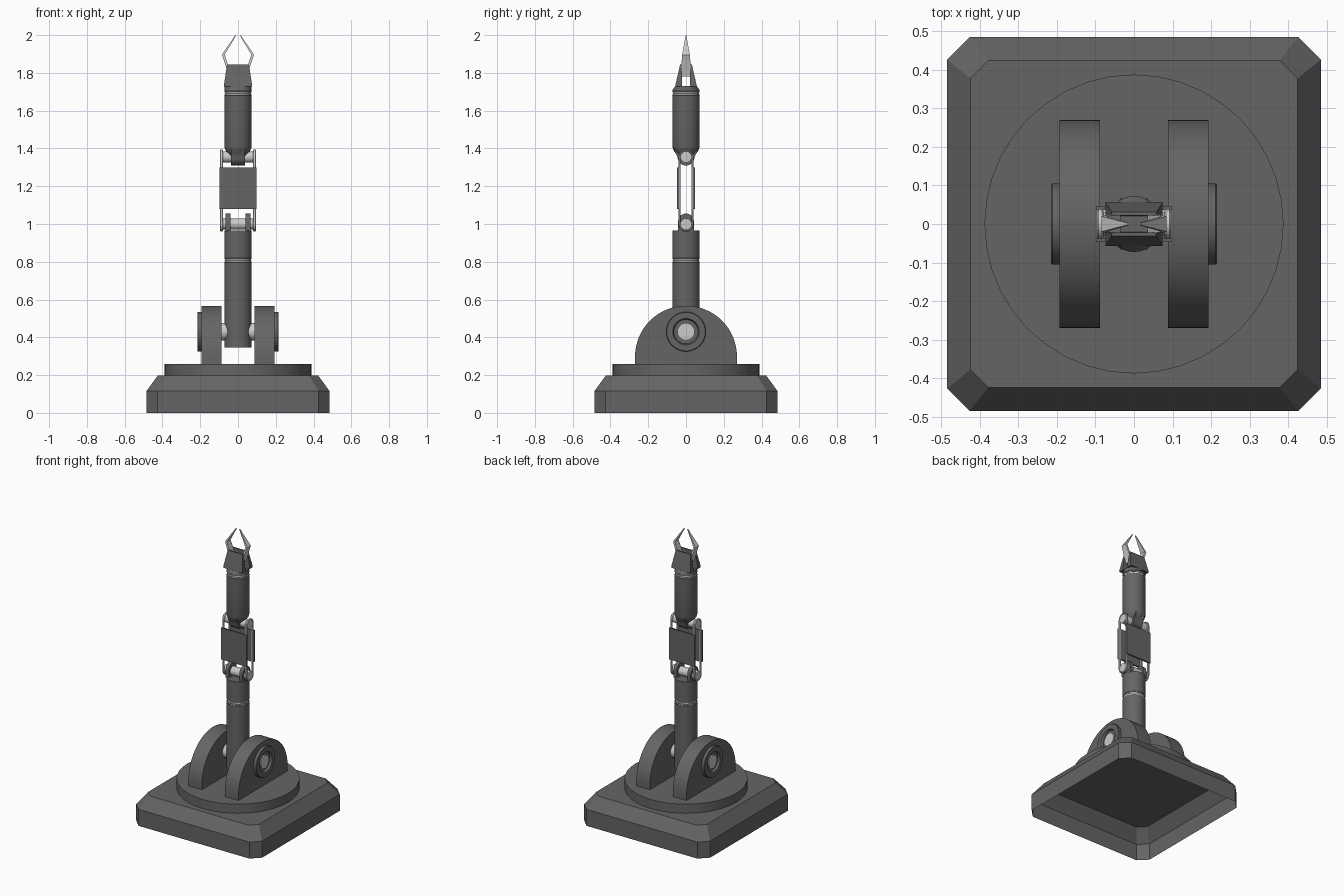
import bpy, bmesh
from math import sin, cos, pi, radians

if "Cube" in bpy.data.objects:
    bpy.data.objects.remove(bpy.data.objects["Cube"])


def material(name, v):
    m = bpy.data.materials.new(name)
    m.diffuse_color = (v, v, v, 1)
    m.use_nodes = True
    m.node_tree.nodes["Principled BSDF"].inputs["Base Color"].default_value = m.diffuse_color
    return m


DARK, LIGHT = material("dark_metal", 0.13), material("light_metal", 0.55)


def finish(name, bm, mat=DARK):
    bmesh.ops.recalc_face_normals(bm, faces=bm.faces)
    me = bpy.data.meshes.new(name)
    bm.to_mesh(me)
    bm.free()
    me.materials.append(mat)
    ob = bpy.data.objects.new(name, me)
    bpy.context.collection.objects.link(ob)
    return ob


def loft(name, rings, mat=DARK, cap=(True, True), closed=False):
    """Skin a list of point loops of equal length."""
    bm = bmesh.new()
    vs = [[bm.verts.new(p) for p in r] for r in rings]
    n = len(vs[0])
    pairs = list(zip(vs, vs[1:])) + ([(vs[-1], vs[0])] if closed else [])
    for a, b in pairs:
        for i in range(n):
            j = (i + 1) % n
            bm.faces.new((a[i], a[j], b[j], b[i]))
    if not closed:
        for k, r in zip(cap, (vs[0], vs[-1])):
            if k:
                bm.faces.new(r)
    return finish(name, bm, mat)


def lathe(name, prof, mat=DARK, axis="z", zc=0.0, seg=32):
    """Profile rows: radius, height, optional y squash."""
    rings = []
    for r, h, *sq in prof:
        s = sq[0] if sq else 1
        c = [(r * cos(2 * pi * i / seg), s * r * sin(2 * pi * i / seg)) for i in range(seg)]
        rings.append([(a, b, h) if axis == "z" else (h, a, zc + b) for a, b in c])
    return loft(name, rings, mat)


def prism(name, outline, x0, x1, mat=DARK):
    return loft(name, [[(x, y, z) for y, z in outline] for x in (x0, x1)], mat)


def arc(r, zc, a0, a1, n=16):
    return [(r * cos(a0 + (a1 - a0) * i / n), zc + r * sin(a0 + (a1 - a0) * i / n)) for i in range(n + 1)]


def box(name, x, y0, y1, z0, z1):
    return prism(name, [(y0, z0), (y1, z0), (y1, z1), (y0, z1)], -x, x)


# Base: open-bottomed square shell with cut corners
def octagon(h, c, z):
    return [(h, -c, z), (h, c, z), (c, h, z), (-c, h, z), (-h, c, z), (-h, -c, z), (-c, -h, z), (c, -h, z)]


loft("base", [octagon(.485, .427, 0), octagon(.485, .427, .115), octagon(.425, .378, .197)], cap=(False, True))
lathe("turntable", [(.388, .195), (.388, .26)], seg=40)

# Shoulder brackets, bosses and axle
for s, side in ((-1, "left"), (1, "right")):
    prism(side + "_bracket", [(.27, .26)] + arc(.27, .297, 0, pi, 32) + [(-.27, .26)], s * .088, s * .193)
    lathe(side + "_boss", [(.105, s * .185), (.105, s * .212), (.102, s * .215), (.07, s * .215),
                           (.064, s * .2), (.052, s * .2)], axis="x", zc=.43)
lathe("shoulder_axle", [(.046, -.208), (.046, .208)], LIGHT, "x", .43)

# Lower arm with double trim line and forked top
R = .0725
lathe("lower_arm", [(R, .345), (R, .797), (.069, .798), (.069, .818), (R, .819), (R, .965)])
for name, z in (("lower_trim_a", .798), ("lower_trim_b", .811),
                ("upper_trim_a", 1.683), ("upper_trim_b", 1.695)):
    lathe(name, [(.071, z), (.071, z + .006)], LIGHT)
for s, side in ((-1, "left"), (1, "right")):
    prism(side + "_fork", [(.042, .96)] + arc(.042, 1.013, 0, pi) + [(-.042, .96)], s * .04, s * .066)

# Elbow: two pins, a wire loop on each side, front and back plates
for name, z in (("lower_elbow_pin", 1.0), ("upper_elbow_pin", 1.355)):
    lathe(name, [(.03, -.093), (.03, .093)], LIGHT, "x", z, 24)


def track(r, x):
    return [(x, y, z) for y, z in arc(r, 1.355, 0, pi) + arc(r, 1.0, pi, 2 * pi)]


for s, side in ((-1, "left"), (1, "right")):
    loft(side + "_link", [track(r, s * x) for r, x in (
        (.036, .079), (.039, .083), (.039, .092), (.036, .096),
        (.033, .096), (.03, .092), (.03, .083), (.033, .079))], LIGHT, closed=True)
for s, side in ((-1, "front"), (1, "back")):
    box(side + "_elbow_plate", .097, s * .036, s * .047, 1.08, 1.3)

# Upper arm: tongue, tapered bottom, trim groove and flattened top
prism("upper_tongue", [(.066, 1.4), (.055, 1.375)] + arc(.045, 1.355, 0, -pi) + [(-.055, 1.375), (-.066, 1.4)],
      -.036, .036)
lathe("upper_arm", [(.036, 1.345), (.052, 1.37), (.066, 1.39), (R, 1.41), (R, 1.681), (.069, 1.682),
                    (.069, 1.702), (R, 1.703), (R, 1.708), (.071, 1.73, .8)])

# Gripper head: two slanted plates
for s, side in ((-1, "front"), (1, "back")):
    loft(side + "_gripper_plate", [
        [(-x, s * a, z), (x, s * a, z), (x, s * b, z), (-x, s * b, z)]
        for x, a, b, z in ((.074, .02, .057, 1.728), (.073, .022, .054, 1.745), (.058, .022, .031, 1.845))])

# Bent, pointed claws held between the plates
for s, side in ((-1, "left"), (1, "right")):
    loft(side + "_claw", [
        [(s * (x - t), -w, z), (s * (x + t), -w, z), (s * (x + t), w, z), (s * (x - t), w, z)]
        for x, z, w, t in ((.042, 1.78, .025, .007), (.052, 1.82, .026, .007),
                           (.078, 1.896, .02, .007), (.012, 1.999, .002, .003))], LIGHT)

# Smooth shading with sharp edges kept
bpy.ops.object.select_all(action="SELECT")
bpy.context.view_layer.objects.active = bpy.data.objects["base"]
bpy.ops.object.shade_smooth_by_angle(angle=radians(30))
